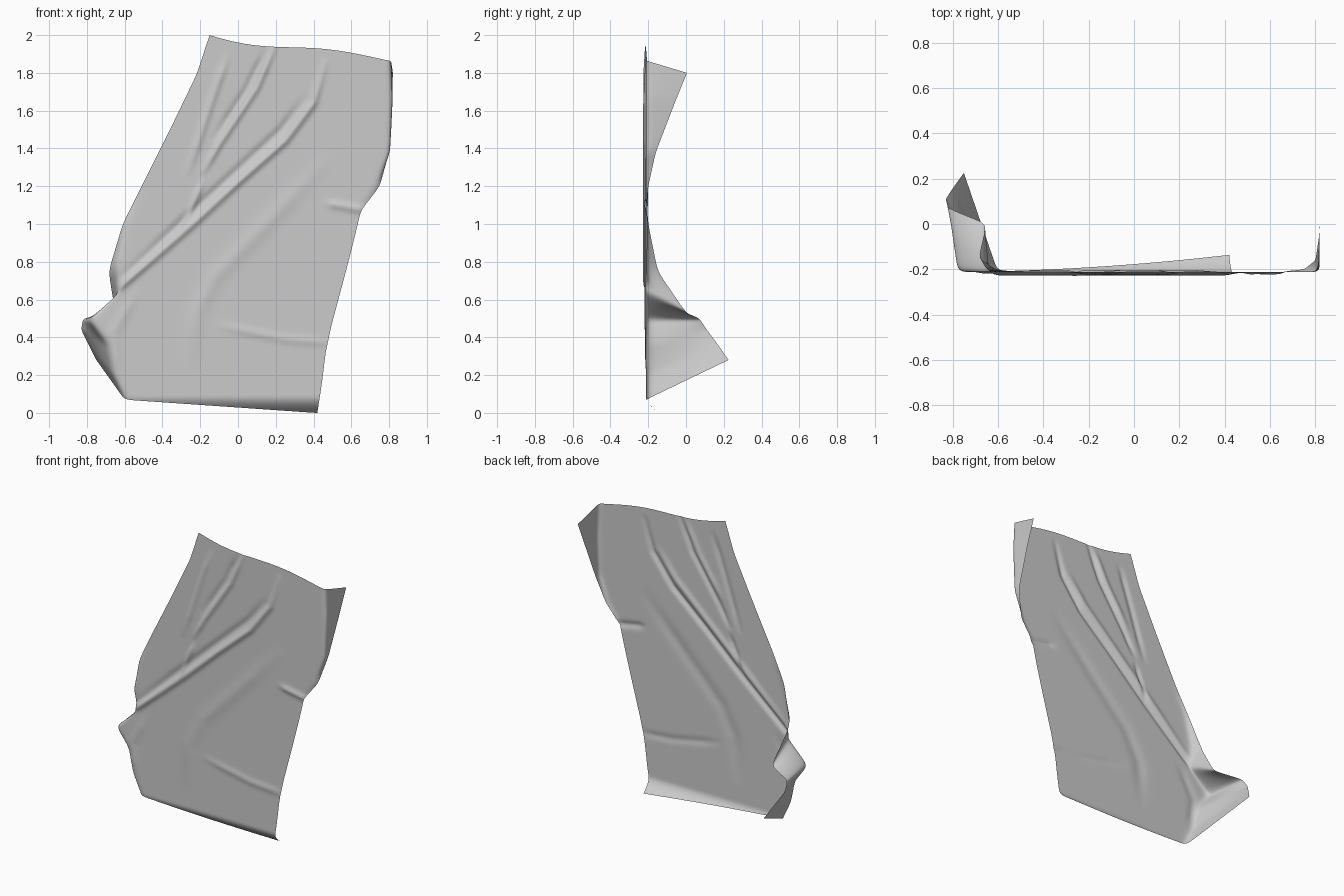
import bpy, math
from mathutils import Vector

FRONT = -0.212      # plane of the flat front of the cloth
COLS = 130

# Rows bottom to top: left hem (x,y,z), left fold (x,z), right fold (x,z), right hem (x,y,z)
ROWS = [
    ((-0.75, 0.225, 0.28), (-0.60, 0.07), (0.41, 0.00), (0.42, -0.212, 0.00)),
    ((-0.79, 0.17, 0.36), (-0.66, 0.20), (0.44, 0.15), (0.443, -0.212, 0.15)),
    ((-0.83, 0.11, 0.44), (-0.69, 0.36), (0.46, 0.32), (0.464, -0.212, 0.32)),
    ((-0.82, 0.07, 0.50), (-0.79, 0.49), (0.49, 0.46), (0.494, -0.212, 0.46)),
    ((-0.65, 0.00, 0.53), (-0.635, 0.64), (0.53, 0.61), (0.534, -0.212, 0.61)),
    ((-0.685, -0.15, 0.75), (-0.65, 0.78), (0.57, 0.76), (0.574, -0.212, 0.76)),
    ((-0.61, -0.20, 1.00), (-0.60, 1.00), (0.61, 0.92), (0.615, -0.212, 0.92)),
    ((-0.515, -0.212, 1.19), (-0.51, 1.19), (0.64, 1.07), (0.65, -0.210, 1.07)),
    ((-0.44, -0.212, 1.34), (-0.43, 1.34), (0.74, 1.20), (0.75, -0.200, 1.20)),
    ((-0.36, -0.212, 1.50), (-0.35, 1.50), (0.81, 1.38), (0.80, -0.160, 1.38)),
    ((-0.215, -0.212, 1.80), (-0.21, 1.80), (0.82, 1.67), (0.815, -0.06, 1.64)),
    ((-0.15, -0.212, 2.00), (-0.14, 1.998), (0.81, 1.865), (0.82, 0.005, 1.80)),
]

# Wrinkles on the front: depth, width, path (x,z)
WRINKLES = [
    (-0.016, 0.020, [(-0.80, 0.49), (-0.62, 0.67), (-0.25, 0.99), (0.0, 1.22), (0.25, 1.44), (0.40, 1.64), (0.46, 1.84)]),
    (0.010, 0.022, [(-0.62, 0.71), (-0.27, 1.04), (-0.02, 1.27), (0.23, 1.50), (0.35, 1.66)]),
    (-0.013, 0.018, [(0.20, 1.97), (0.10, 1.72), (-0.10, 1.42), (-0.18, 1.28)]),
    (0.009, 0.020, [(0.14, 1.92), (0.05, 1.72), (-0.12, 1.46)]),
    (-0.010, 0.020, [(-0.06, 1.88), (-0.15, 1.62), (-0.26, 1.28)]),
    (-0.010, 0.016, [(-0.19, 1.22), (-0.28, 0.99)]),
    (-0.007, 0.045, [(0.45, 1.32), (0.18, 1.03), (-0.12, 0.72), (-0.22, 0.52), (-0.24, 0.28)]),
    (-0.006, 0.030, [(-0.64, 0.22), (-0.66, 0.42), (-0.55, 0.62)]),
    (-0.006, 0.022, [(0.50, 0.37), (0.25, 0.39), (-0.10, 0.46)]),
    (-0.010, 0.020, [(0.68, 1.07), (0.47, 1.11)]),
]


def resample(pts, n):
    """Points evenly spaced along a polyline."""
    lens = [(b - a).length for a, b in zip(pts, pts[1:])]
    out, seg, done = [], 0, 0.0
    for i in range(n):
        d = sum(lens) * i / (n - 1)
        while seg < len(lens) - 1 and d > done + lens[seg]:
            done += lens[seg]
            seg += 1
        out.append(pts[seg].lerp(pts[seg + 1], min(1, (d - done) / max(lens[seg], 1e-6))))
    return out


def smooth(line, times):
    for _ in range(times):
        line = [line[0]] + [(a + b * 2 + c) / 4 for a, b, c in zip(line, line[1:], line[2:])] + [line[-1]]
    return line


def wrinkle(x, z):
    """Total forward or backward push of all wrinkles at a point."""
    p, total = Vector((x, z)), 0.0
    for depth, width, path in WRINKLES:
        best, at, n = 9.0, 0.0, len(path) - 1
        for i in range(n):
            a, b = Vector(path[i]), Vector(path[i + 1])
            t = max(0, min(1, (p - a).dot(b - a) / (b - a).length_squared))
            d = (a.lerp(b, t) - p).length
            if d < best:
                best, at = d, (i + t) / n
        fade = min(1, 0.25 + 4 * min(at, 1 - at))
        total += depth * fade * math.exp(-(best / width) ** 2)
    return total


# Rows of the sheet, wrapped round the left and right folds
keys = [[Vector(a), Vector((b[0], FRONT, b[1])), Vector((c[0], FRONT, c[1])), Vector(d)] for a, b, c, d in ROWS]
grid = []
for k0, k1 in zip(keys, keys[1:]):
    steps = max(8, int((k1[2] - k0[2]).length / 0.0125))
    for s in range(steps):
        grid.append(resample([a.lerp(b, s / steps) for a, b in zip(k0, k1)], COLS))
grid.append(resample(keys[-1], COLS))
grid = [smooth(r, 9) for r in grid]
cols = [smooth(list(c), 5) for c in zip(*grid)]
grid = list(zip(*cols))

# Wrinkles, the curled bottom hem and the wavy top hem
verts = []
for p in (q for row in grid for q in row):
    x, y, z = p
    flat = max(0, min(1, (-0.12 - y) / 0.08))
    y += wrinkle(x, z) * flat
    if x > -0.62:
        y += 0.075 * max(0, (0.09 - z) / 0.09) ** 2
    if z > 1.75 and x < 0.78:
        z -= 0.018 * math.sin((x + 0.15) * 6.8) * (z - 1.75) / 0.2 * flat
    verts.append((x, y, z))
faces = [(r * COLS + c, r * COLS + c + 1, (r + 1) * COLS + c + 1, (r + 1) * COLS + c)
         for r in range(len(grid) - 1) for c in range(COLS - 1)]

mesh = bpy.data.meshes.new("draped_cloth")
mesh.from_pydata(verts, [], faces)
mesh.shade_smooth()
cloth = bpy.data.objects.new("draped_cloth", mesh)
bpy.context.collection.objects.link(cloth)
